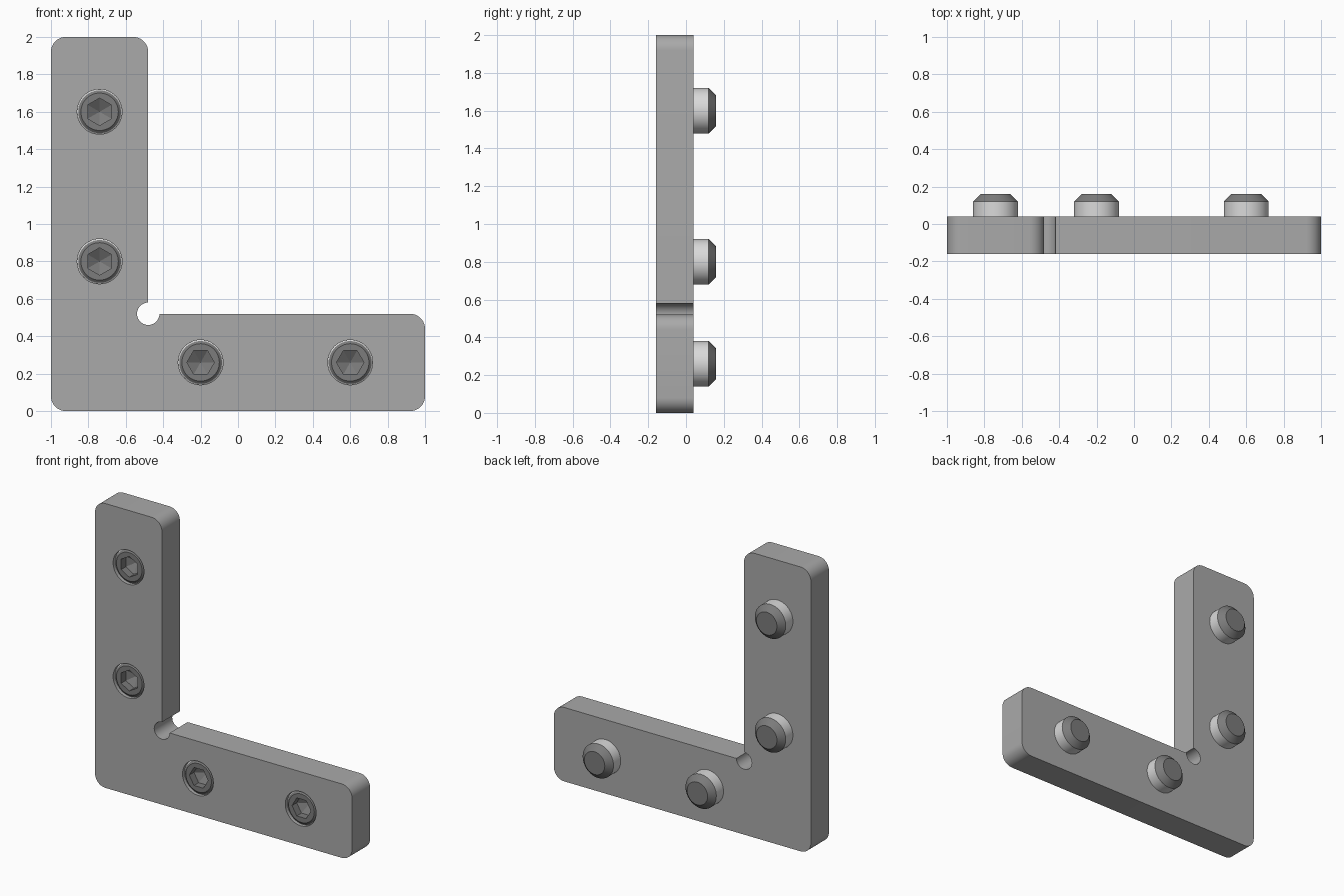
import bpy, bmesh
from math import sin, cos, pi, radians

cube = bpy.data.objects.get("Cube")
if cube:
    bpy.data.objects.remove(cube, do_unlink=True)


def material(name, v):
    m = bpy.data.materials.new(name)
    m.use_nodes = True
    m.diffuse_color = (v, v, v, 1)
    m.node_tree.nodes["Principled BSDF"].inputs["Base Color"].default_value = (v, v, v, 1)
    return m


PLATE = material("mid grey steel", 0.40)
SHAFT = material("light grey steel", 0.70)
DARK = material("dark grey steel", 0.20)
FRONT, BACK = -0.16, 0.04


def finish(name, bm, mats):
    bmesh.ops.recalc_face_normals(bm, faces=bm.faces)
    mesh = bpy.data.meshes.new(name)
    bm.to_mesh(mesh)
    bm.free()
    for m in mats:
        mesh.materials.append(m)
    ob = bpy.data.objects.new(name, mesh)
    bpy.context.collection.objects.link(ob)
    return ob


def lathe(name, profile, sides, x, z, mats, phase=0.0, light_band=None):
    """Revolve (radius, y) pairs about the y axis through x, z."""
    bm = bmesh.new()
    angles = [phase + 2 * pi * i / sides for i in range(sides)]
    rings = [[bm.verts.new((x + r * cos(a), y, z + r * sin(a))) for a in angles]
             for r, y in profile]
    for k, (a, b) in enumerate(zip(rings, rings[1:])):
        for i in range(sides):
            j = (i + 1) % sides
            f = bm.faces.new((a[i], a[j], b[j], b[i]))
            f.material_index = int(light_band is not None and k in light_band)
    for (r, y), ring in ((profile[0], rings[0]), (profile[-1], rings[-1])):
        if r > 0:
            bm.faces.new(ring)
    bmesh.ops.remove_doubles(bm, verts=bm.verts, dist=1e-5)
    return finish(name, bm, mats)


def activate(ob):
    bpy.ops.object.select_all(action='DESELECT')
    ob.select_set(True)
    bpy.context.view_layer.objects.active = ob


def cut(ob, cutter):
    mod = ob.modifiers.new("cut", 'BOOLEAN')
    mod.operation = 'DIFFERENCE'
    mod.solver = 'EXACT'
    mod.object = cutter
    activate(ob)
    bpy.ops.object.modifier_apply(modifier=mod.name)
    bpy.data.objects.remove(cutter, do_unlink=True)


def smooth(ob):
    activate(ob)
    bpy.ops.object.shade_smooth_by_angle(angle=radians(25))


def arc(cx, cz, r, start, end, n=10):
    return [(cx + r * cos(radians(start + (end - start) * i / n)),
             cz + r * sin(radians(start + (end - start) * i / n))) for i in range(n + 1)]


# L-shaped plate with rounded corners and a relief notch in the inner corner
W, R = 0.52, 0.08
inner = -1 + W
outline = (arc(-1 + R, R, R, 180, 270) + arc(1 - R, R, R, 270, 360)
           + arc(1 - R, W - R, R, 0, 90)
           + arc(inner, W, 0.06, 360, 90, 24)
           + arc(inner - R, 2 - R, R, 0, 90) + arc(-1 + R, 2 - R, R, 90, 180))
bm = bmesh.new()
face = bm.faces.new([bm.verts.new((x, FRONT, z)) for x, z in outline])
ext = bmesh.ops.extrude_face_region(bm, geom=[face])
moved = [v for v in ext["geom"] if isinstance(v, bmesh.types.BMVert)]
bmesh.ops.translate(bm, verts=moved, vec=(0, BACK - FRONT, 0))
plate = finish("corner_plate", bm, [PLATE])

# Set screws: dark chamfered ends, light shaft, hex socket in the front
body = [(0.10, -0.152), (0.114, -0.139), (0.12, -0.135), (0.12, 0.12), (0.08, 0.16)]
socket = [(0.073, -0.20), (0.073, -0.10), (0, -0.06)]
places = [("upper_screw", -0.74, 1.6, pi / 2), ("lower_screw", -0.74, 0.8, pi / 2),
          ("inner_screw", -0.2, 0.26, 0), ("outer_screw", 0.6, 0.26, 0)]
for name, x, z, phase in places:
    cut(plate, lathe("hole_cutter", [(0.12, -0.3), (0.12, 0.3)], 48, x, z, [PLATE]))
    screw = lathe(name, body, 48, x, z, [DARK, SHAFT], light_band=(1, 2))
    cut(screw, lathe("socket_cutter", socket, 6, x, z, [DARK], phase))
    smooth(screw)
smooth(plate)
